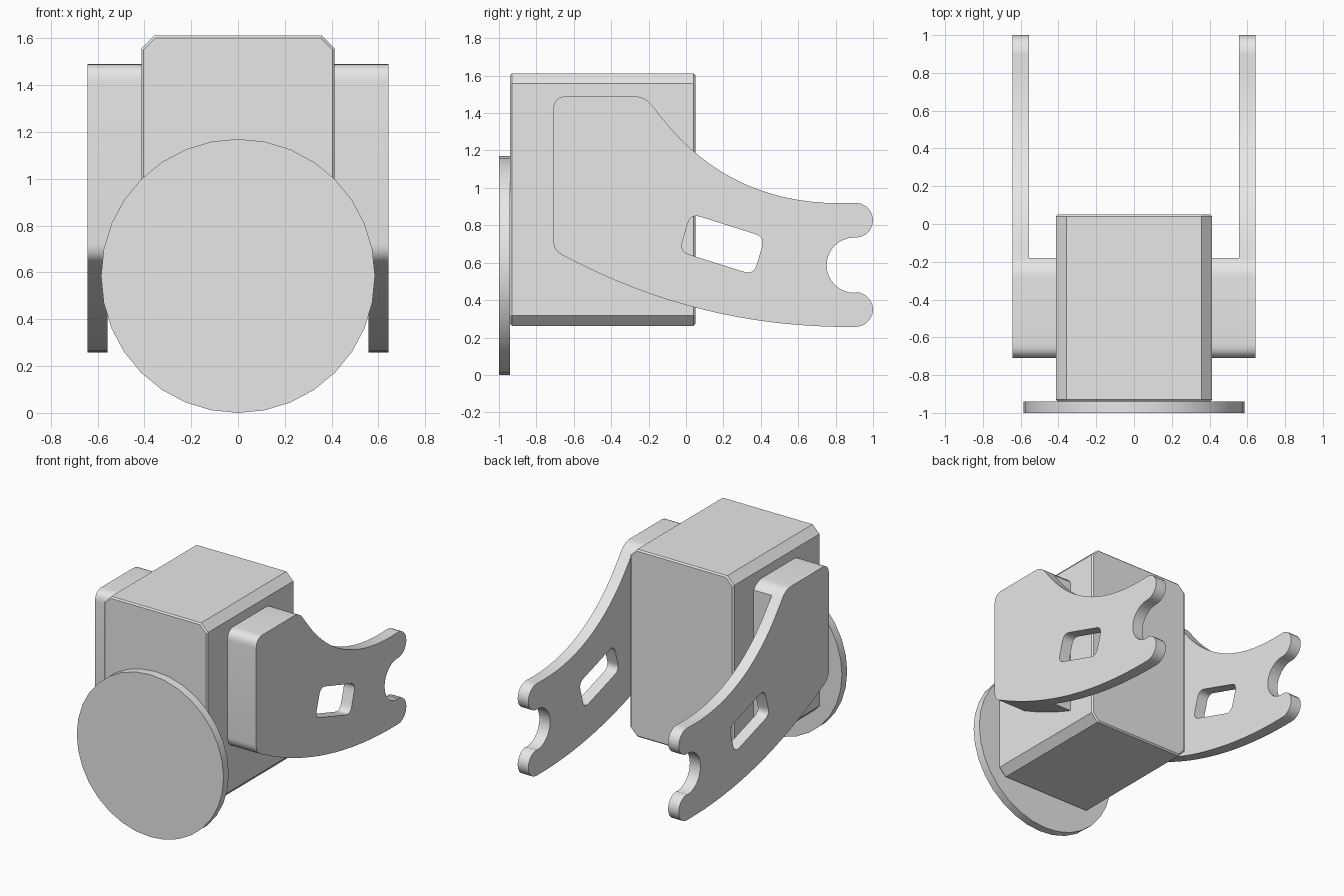
import bpy
import bmesh
from math import cos, sin, pi, radians, atan2
from mathutils import Vector, Matrix

cube = bpy.data.objects.get("Cube")
if cube:
    bpy.data.objects.remove(cube, do_unlink=True)

GREY = (0.8, 0.8, 0.8, 1.0)
grey = bpy.data.materials.new("light grey")
grey.diffuse_color = GREY
grey.use_nodes = True
grey.node_tree.nodes["Principled BSDF"].inputs["Base Color"].default_value = GREY


def finish(bm, name):
    bmesh.ops.recalc_face_normals(bm, faces=bm.faces)
    mesh = bpy.data.meshes.new(name)
    bm.to_mesh(mesh)
    bm.free()
    obj = bpy.data.objects.new(name, mesh)
    bpy.context.collection.objects.link(obj)
    mesh.materials.append(grey)
    bpy.ops.object.select_all(action='DESELECT')
    obj.select_set(True)
    bpy.context.view_layer.objects.active = obj
    bpy.ops.object.shade_smooth_by_angle(angle=radians(30))
    return obj


def arc(centre, radius, start, end, steps=10):
    """Points on a circle, angles in degrees."""
    angles = [radians(start + (end - start) * i / steps) for i in range(steps + 1)]
    return [(centre[0] + radius * cos(a), centre[1] + radius * sin(a)) for a in angles]


def sweep(a, b, c, steps=16):
    """Smooth curve from a to c passing through b."""
    a, b, c = Vector(a), Vector(b), Vector(c)
    t = (b - a).length / ((b - a).length + (c - b).length)
    ctrl = (b - a * (1 - t) ** 2 - c * t * t) / (2 * t * (1 - t))
    return [tuple(a * (1 - s) ** 2 + ctrl * 2 * s * (1 - s) + c * s * s)
            for s in (i / steps for i in range(steps + 1))]


def rounded(prev, corner, nxt, size, steps=6):
    """Rounded corner between two straight edges."""
    p, c, n = Vector(prev), Vector(corner), Vector(nxt)
    a = c + (p - c).normalized() * size
    b = c + (n - c).normalized() * size
    return [tuple(a * (1 - s) ** 2 + c * 2 * s * (1 - s) + b * s * s)
            for s in (i / steps for i in range(steps + 1))]


# Body: box with chamfered long edges and a fine chamfer round each end
bm = bmesh.new()
bmesh.ops.create_cube(bm, size=1, matrix=Matrix.Translation((0, -0.445, 0.937))
                      @ Matrix.Diagonal((0.826, 0.99, 1.35, 1)))
long_edges = [e for e in bm.edges if abs(e.verts[0].co.y - e.verts[1].co.y) > 0.5]
bmesh.ops.bevel(bm, geom=long_edges, offset=0.055, segments=1, affect='EDGES')
end_edges = [e for e in bm.edges if abs(e.verts[0].co.y - e.verts[1].co.y) < 0.01]
bmesh.ops.bevel(bm, geom=end_edges, offset=0.01, segments=1, affect='EDGES')
finish(bm, "body")

# Front disc
bm = bmesh.new()
bmesh.ops.create_cone(bm, cap_ends=True, segments=32, radius1=0.585, radius2=0.585, depth=0.06,
                      matrix=Matrix.Translation((0, -0.97, 0.585)) @ Matrix.Rotation(pi / 2, 4, 'X'))
finish(bm, "front_disc")

# Side profile of an arm, as (y, z)
outline = (rounded((-0.71, 0.9), (-0.71, 1.49), (-0.3, 1.49), 0.075)
           + rounded((-0.4, 1.49), (-0.22, 1.49), (-0.13, 1.376), 0.06)
           + sweep((-0.13, 1.376), (0.2, 1.08), (0.9, 0.92))
           + arc((0.907, 0.827), 0.093, 90, -90)
           + arc((0.9, 0.587), 0.148, 90, 270, 16)
           + arc((0.907, 0.35), 0.093, 90, -90)
           + sweep((0.9, 0.257), (0.05, 0.36), (-0.64, 0.63))
           + rounded((-0.64, 0.63), (-0.71, 0.663), (-0.71, 0.9), 0.06))

# Slanted window with rounded corners
corners = [(0.025, 0.862), (0.422, 0.737), (0.362, 0.535), (-0.035, 0.66)]
window = []
for i, corner in enumerate(corners):
    window += rounded(corners[i - 1], corner, corners[(i + 1) % 4], 0.055)


def make_arm(side, name):
    bm = bmesh.new()
    outer = side * 0.642
    for loop in (outline, window):
        verts = [bm.verts.new((outer, y, z)) for y, z in loop]
        for i, v in enumerate(verts):
            bm.edges.new((verts[i - 1], v))
    bmesh.ops.remove_doubles(bm, verts=bm.verts, dist=0.002)
    bmesh.ops.triangle_fill(bm, use_beauty=True, edges=bm.edges, normal=(side, 0, 0))
    # split line where the thick mounting block ends
    bmesh.ops.bisect_plane(bm, geom=bm.verts[:] + bm.edges[:] + bm.faces[:],
                           plane_co=(0, -0.18, 0), plane_no=(0, 1, 0))

    def pull(faces, distance):
        result = bmesh.ops.extrude_face_region(bm, geom=faces)["geom"]
        moved = [g for g in result if isinstance(g, bmesh.types.BMVert)]
        bmesh.ops.translate(bm, verts=moved, vec=(-side * distance, 0, 0))
        return [g for g in result if isinstance(g, bmesh.types.BMFace)]

    # plate first, then the block reaching in to the body
    inner = pull(bm.faces[:], 0.085)
    pull([f for f in inner if f.calc_center_median().y < -0.18], 0.15)
    bmesh.ops.dissolve_limit(bm, angle_limit=radians(0.5), verts=bm.verts, edges=bm.edges)
    return finish(bm, name)


make_arm(1, "left_arm")
make_arm(-1, "right_arm")
